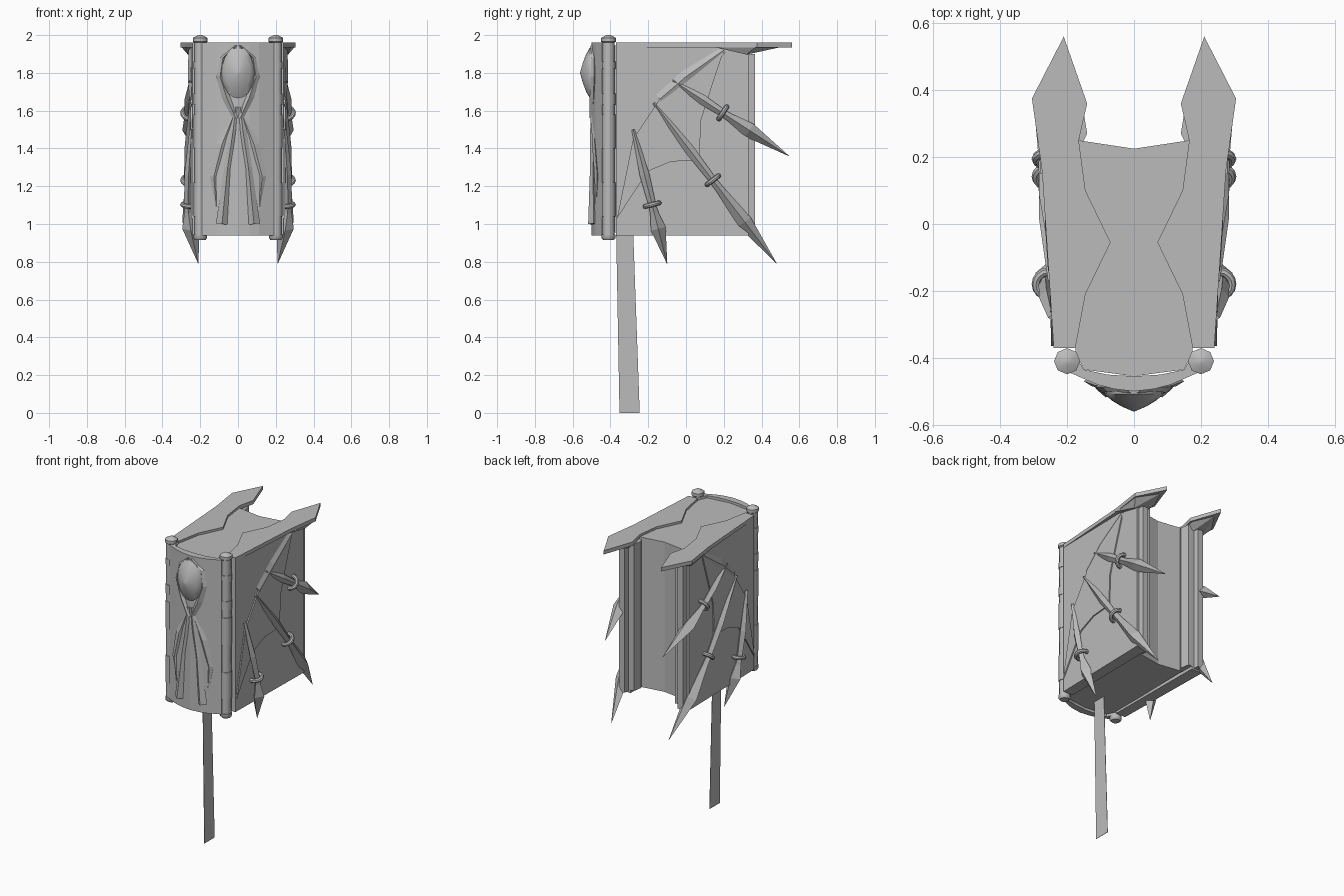
import bpy, math
from mathutils import Vector

cube = bpy.data.objects.get("Cube")
if cube:
    bpy.data.objects.remove(cube, do_unlink=True)

grey = bpy.data.materials.new("plain_grey")
grey.use_nodes = True
grey.diffuse_color = (0.5, 0.5, 0.5, 1)
grey.node_tree.nodes["Principled BSDF"].inputs["Base Color"].default_value = (0.5, 0.5, 0.5, 1)


def mirror_x(ob):
    ob.modifiers.new("Mirror", 'MIRROR').use_axis[0] = True


def build(name, verts, faces, mirror=False, smooth=False):
    me = bpy.data.meshes.new(name)
    me.from_pydata([tuple(v) for v in verts], [], faces)
    me.materials.append(grey)
    ob = bpy.data.objects.new(name, me)
    bpy.context.collection.objects.link(ob)
    bpy.ops.object.select_all(action='DESELECT')
    ob.select_set(True)
    bpy.context.view_layer.objects.active = ob
    bpy.ops.object.mode_set(mode='EDIT')
    bpy.ops.mesh.select_all(action='SELECT')
    bpy.ops.mesh.normals_make_consistent(inside=False)
    bpy.ops.object.mode_set(mode='OBJECT')
    if smooth:
        bpy.ops.object.shade_smooth_by_angle(angle=math.radians(50))
    if mirror:
        mirror_x(ob)
    return ob


def loft(name, rings, **kw):
    """Skin equal-length rings of points and close both ends."""
    n = len(rings[0])
    faces = [(i * n + j, i * n + (j + 1) % n, (i + 1) * n + (j + 1) % n, (i + 1) * n + j)
             for i in range(len(rings) - 1) for j in range(n)]
    last = (len(rings) - 1) * n
    faces += [tuple(range(n)), tuple(range(last, last + n))]
    return build(name, [v for r in rings for v in r], faces, **kw)


def slab(name, outline, z0, z1, **kw):
    """Plan outline raised between two heights."""
    return loft(name, [[(x, y, z) for x, y in outline] for z in (z0, z1)], **kw)


def blade(name, stations, out, **kw):
    """Four-sided tapering bar; each station is (point, half width, half depth)."""
    along = (Vector(stations[-1][0]) - Vector(stations[0][0])).normalized()
    out = Vector(out)
    side = along.cross(out).normalized()
    rings = []
    for p, w, d in stations:
        p = Vector(p)
        rings.append([p + side * w, p + out * d, p - side * w, p - out * d])
    return loft(name, rings, **kw)


def both_sides(half):
    """Complete a symmetric outline whose first and last points are on x = 0."""
    return half + [(-x, y) for x, y in reversed(half) if x > 0]


def cover_x(y):
    return 0.247 + 0.02 * y


# Page block with a hollow fore edge, and the rounded spine
slab("page_block", both_sides([(0, 0.225), (0.165, 0.25), (0.175, -0.38),
                               (0.15, -0.435), (0, -0.455)]), 0.955, 1.945)
spine = [(0, -0.5), (0.06, -0.493), (0.11, -0.48), (0.19, -0.445), (0.19, -0.4),
         (0.17, -0.4), (0.15, -0.435), (0.08, -0.45), (0, -0.455)]
slab("spine", spine + [(-x, y) for x, y in reversed(spine[1:-1])], 0.94, 1.96)

# Covers, edge bars and inner boards
slab("cover", [(0.17, -0.37), (cover_x(-0.37), -0.37), (cover_x(0.33), 0.33),
               (0.175, 0.33)], 0.94, 1.94, mirror=True)
slab("cover_edge_bar", [(0.19, 0.32), (0.24, 0.32), (0.235, 0.365), (0.195, 0.365)],
     0.95, 1.9, mirror=True)
slab("inner_board", [(0.16, 0.23), (0.18, 0.23), (0.18, 0.33), (0.15, 0.33),
                     (0.14, 0.27)], 0.96, 1.93, mirror=True)

# Pointed top plates with a keel beneath the overhang
slab("top_plate", [(0.24, -0.37), (0.275, 0.16), (0.305, 0.375), (0.21, 0.56),
                   (0.14, 0.36), (0.165, 0.25), (0.145, 0.1), (0.07, -0.055),
                   (0.145, -0.21), (0.175, -0.37)], 1.935, 1.96, mirror=True)
loft("plate_keel", [[(0.17, 0.15, 1.937), (0.28, 0.15, 1.937), (0.28, 0.2, 1.937), (0.17, 0.2, 1.937)],
                    [(0.185, 0.32, 1.897), (0.265, 0.32, 1.897), (0.3, 0.37, 1.937), (0.15, 0.37, 1.937)],
                    [(0.21, 0.5, 1.936)] * 4], mirror=True)

# Hinge posts with raised sleeves and pointed caps
profile = [(0.028, 0.915), (0.037, 0.925), (0.037, 0.945), (0.032, 0.945)]
for low, high in ((1.04, 1.22), (1.4, 1.58), (1.63, 1.69), (1.82, 1.86)):
    profile += [(0.032, low), (0.036, low), (0.036, high), (0.032, high)]
profile += [(0.032, 1.96), (0.039, 1.965), (0.039, 1.985), (0.012, 2.0)]
turn = [math.tau * k / 8 for k in range(8)]
loft("hinge_post", [[(0.2 + r * math.cos(a), -0.41 + r * math.sin(a), z) for a in turn]
                    for r, z in profile], mirror=True, smooth=True)

# Pointed oval gem on the spine
turn = [math.tau * k / 20 for k in range(20)]
loft("spine_gem", [[(0.088 * r * math.cos(a), y, 1.8 + 0.135 * r * math.sin(a)) for a in turn]
                   for r, y in ((1, -0.48), (1, -0.508), (0.75, -0.528), (0.4, -0.546), (0.03, -0.56))],
     smooth=True)

# Raised frame and trailing prongs on the spine
front = (0, -1, 0)
blade("gem_frame", [((0.012, -0.495, 1.56), 0.02, 0.015), ((0.06, -0.49, 1.67), 0.026, 0.02),
                    ((0.095, -0.487, 1.78), 0.02, 0.018), ((0.08, -0.487, 1.88), 0.014, 0.014),
                    ((0.01, -0.495, 1.945), 0.01, 0.01)], front, mirror=True)
blade("inner_prong", [((0.012, -0.495, 1.62), 0.016, 0.01), ((0.025, -0.495, 1.5), 0.02, 0.012),
                      ((0.055, -0.492, 1.3), 0.018, 0.016), ((0.085, -0.49, 1.0), 0.032, 0.028)],
      front, mirror=True)
blade("outer_prong", [((0.025, -0.49, 1.57), 0.016, 0.012), ((0.085, -0.483, 1.42), 0.03, 0.014),
                      ((0.128, -0.47, 1.25), 0.022, 0.014), ((0.115, -0.475, 1.09), 0.002, 0.005)],
      front, mirror=True)

# Wing relief on each cover
wing = [(0.2, 1.92), (0.15, 1.77), (0.08, 1.55), (0.07, 1.34), (-0.08, 1.33), (-0.2, 1.28),
        (-0.3, 1.13), (-0.365, 1.03), (-0.28, 1.45), (-0.14, 1.66), (0, 1.8)]
loft("wing_membrane", [[(cover_x(y) + d, y, z) for y, z in wing] for d in (-0.01, 0.008)], mirror=True)
blade("wing_arm", [((0.25, 0.2, 1.92), 0.02, 0.012), ((0.25, 0, 1.78), 0.035, 0.016),
                   ((0.245, -0.14, 1.66), 0.03, 0.012)], (1, 0, 0), mirror=True)

# Wing claws: start, tip, ring position and shoulder position along the length
claws = {"upper_claw": ((-0.07, 1.76), (0.545, 1.36), 0.43, 0.66),
         "middle_claw": ((-0.17, 1.64), (0.48, 0.79), 0.48, 0.74),
         "lower_claw": ((-0.28, 1.5), (-0.1, 0.79), 0.56, 0.74)}
for name, (start, tip, ring, shoulder) in claws.items():
    a, b = Vector((0, *start)), Vector((0, *tip))

    def at(t, x):
        p = a.lerp(b, t)
        p.x = x
        return p

    blade(name, [(at(0, 0.245), 0.008, 0.012), (at(ring * 0.6, 0.262), 0.026, 0.022),
                 (at(ring, 0.265), 0.02, 0.02), (at(ring + 0.06, 0.262), 0.022, 0.022),
                 (at(shoulder, 0.25), 0.04, 0.045), (at(1, 0.21), 0.001, 0.001)],
          (1, 0, 0), mirror=True)
    bpy.ops.mesh.primitive_torus_add(major_radius=0.038, minor_radius=0.013, major_segments=16,
                                     minor_segments=8, location=at(ring, 0.255),
                                     rotation=(b - a).to_track_quat('Z', 'X').to_euler())
    band = bpy.context.object
    band.name = name + "_ring"
    bpy.ops.object.transform_apply(location=True, rotation=True, scale=True)
    band.data.materials.append(grey)
    bpy.ops.object.shade_smooth_by_angle()
    mirror_x(band)

# Ribbon bookmark hanging below
loft("ribbon", [[(x, -0.37, 0.97), (x, -0.28, 0.97), (x, -0.245, 0), (x, -0.352, 0)]
                for x in (-0.001, 0.001)])
